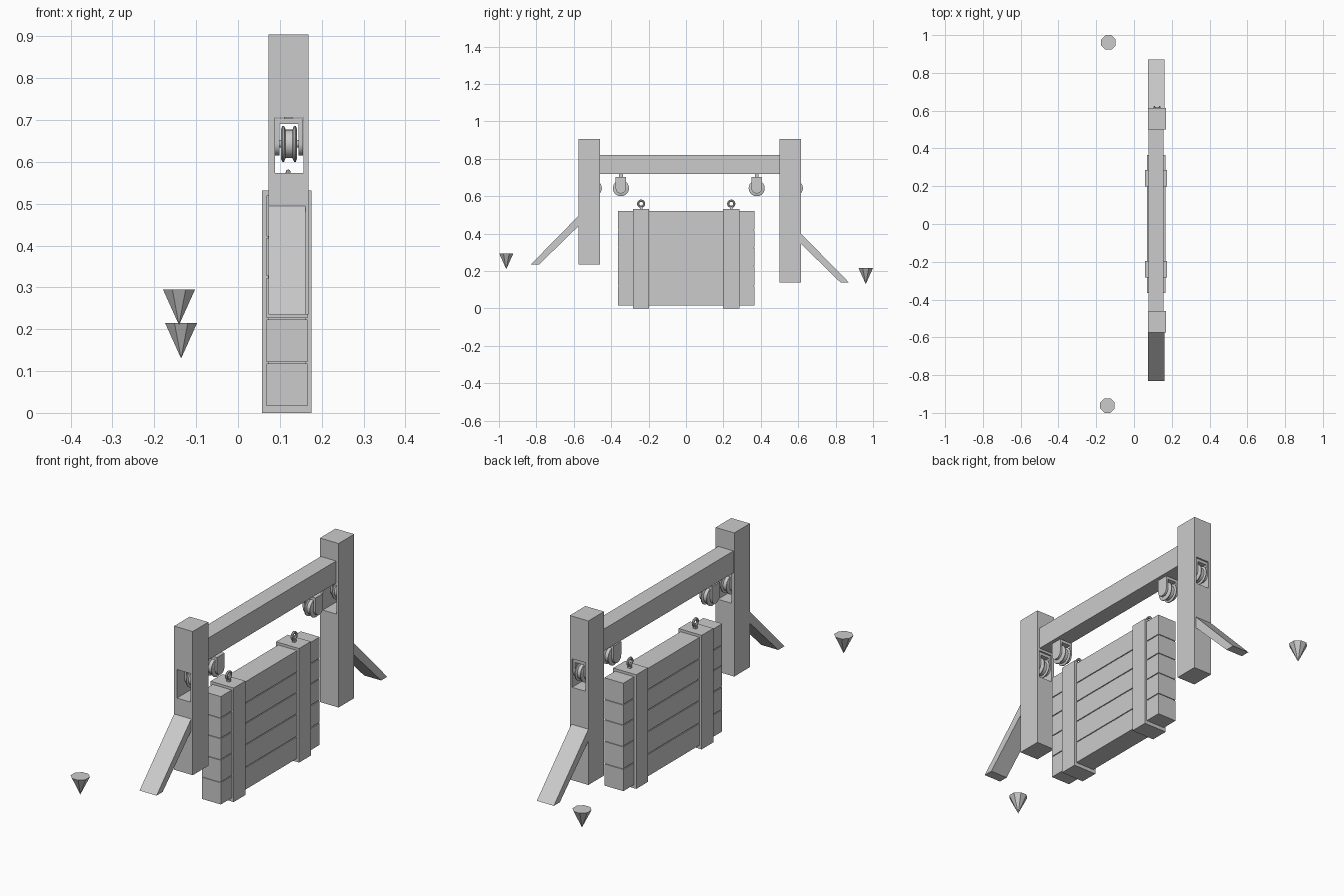
import bpy, bmesh, math
from mathutils import Matrix, Vector

if "Cube" in bpy.data.objects:
    bpy.data.objects.remove(bpy.data.objects["Cube"])

GREY = (0.6, 0.6, 0.6, 1)
grey = bpy.data.materials.new("plain grey")
grey.use_nodes = True
grey.diffuse_color = GREY
grey.node_tree.nodes["Principled BSDF"].inputs["Base Color"].default_value = GREY

XC = 0.12  # centre line of the frame


def finish(name, bm, smooth=False):
    bmesh.ops.recalc_face_normals(bm, faces=bm.faces)
    mesh = bpy.data.meshes.new(name)
    bm.to_mesh(mesh)
    bm.free()
    mesh.materials.append(grey)
    ob = bpy.data.objects.new(name, mesh)
    bpy.context.collection.objects.link(ob)
    bpy.ops.object.select_all(action="DESELECT")
    ob.select_set(True)
    bpy.context.view_layer.objects.active = ob
    if smooth:
        bpy.ops.object.shade_smooth_by_angle(angle=math.radians(35))
    return ob


def add_box(bm, x, y, z):
    lo, hi = zip(x, y, z)
    size = Vector(hi) - Vector(lo)
    mid = (Vector(hi) + Vector(lo)) / 2
    bmesh.ops.create_cube(bm, size=1, matrix=Matrix.Translation(mid) @ Matrix.Diagonal((*size, 1)))


def box(name, x, y, z):
    bm = bmesh.new()
    add_box(bm, x, y, z)
    return finish(name, bm)


def add_prism(bm, outline, x0, x1):
    """Extrude a y-z outline along x."""
    face = bm.faces.new([bm.verts.new((x0, y, z)) for y, z in outline])
    out = bmesh.ops.extrude_face_region(bm, geom=[face])
    moved = [v for v in out["geom"] if isinstance(v, bmesh.types.BMVert)]
    bmesh.ops.translate(bm, verts=moved, vec=(x1 - x0, 0, 0))


def add_lathe(bm, profile, centre, steps=28):
    """Turn a closed (x, radius) profile about the x axis."""
    rings = []
    for i in range(steps):
        a = math.tau * i / steps
        rings.append([bm.verts.new(Vector(centre) + Vector((x, r * math.cos(a), r * math.sin(a))))
                      for x, r in profile])
    n = len(profile)
    for i in range(steps):
        a, b = rings[i], rings[(i + 1) % steps]
        for j in range(n):
            k = (j + 1) % n
            bm.faces.new((a[j], a[k], b[k], b[j]))


def post(name, y, bottom):
    ob = box(name, (0.073, 0.169), (y, y + 0.115), (bottom, 0.905))
    cutter = box(name + "_cutter", (0.088, 0.157), (y - 0.1, y + 0.2), (0.573, 0.706))
    cutter.hide_render = True
    mod = ob.modifiers.new("slot", "BOOLEAN")
    mod.operation, mod.solver, mod.object = "DIFFERENCE", "EXACT", cutter
    bpy.context.view_layer.objects.active = ob
    bpy.ops.object.modifier_apply(modifier=mod.name)
    bpy.data.objects.remove(cutter)


def brace(name, y, side, foot):
    outline = [(0, 0.26), (0.255, 0), (0.21, 0), (0, 0.205)]
    bm = bmesh.new()
    add_prism(bm, [(y + side * u, foot + v) for u, v in outline], 0.073, 0.161)
    finish(name, bm)


def pulley(name, y, stem):
    z = 0.643
    # grooved wheel
    bm = bmesh.new()
    half = [(0.019, 0.008), (0.019, 0.036), (0.016, 0.043), (0.012, 0.043), (0.008, 0.034)]
    add_lathe(bm, half + [(-x, r) for x, r in reversed(half)], (XC + 0.002, y, z))
    finish(name + "_wheel", bm, True)
    # axle
    bm = bmesh.new()
    bmesh.ops.create_cone(bm, cap_ends=True, segments=16, radius1=0.009, radius2=0.009, depth=0.066,
                          matrix=Matrix.Translation((XC + 0.002, y, z)) @ Matrix.Rotation(math.pi / 2, 4, "Y"))
    finish(name + "_axle", bm, True)
    # round-ended cheeks and bridge
    bm = bmesh.new()
    r = 0.028
    cheek = [(y - r, 0.695), (y + r, 0.695)]
    cheek += [(y + r * math.cos(a), z - r * math.sin(a)) for a in (math.pi * i / 12 for i in range(13))]
    for x in (0.089, 0.145):
        add_prism(bm, cheek, x, x + 0.01)
    add_box(bm, (0.089, 0.155), (y - r, y + r), (0.69, 0.704))
    if stem:
        add_box(bm, (XC - 0.01, XC + 0.01), (y - 0.01, y + 0.01), (0.702, 0.722))
    finish(name + "_bracket", bm, True)


# frame
post("front_post", -0.575, 0.235)
post("back_post", 0.5, 0.14)
box("cross_beam", (0.077, 0.156), (-0.462, 0.502), (0.718, 0.82))
brace("front_brace", -0.575, -1, 0.235)
brace("back_brace", 0.615, 1, 0.14)

# pulleys
for label, y, stem in (("front_hanging", -0.348, True), ("back_hanging", 0.378, True),
                       ("front_post", -0.493, False), ("back_post", 0.582, False)):
    pulley(label + "_pulley", y, stem)

# crate boards over a solid core
levels = [0.015, 0.12, 0.225, 0.325, 0.42, 0.522]
for i, (low, high) in enumerate(zip(levels, levels[1:])):
    box(f"crate_board_{i + 1}", (0.068, 0.166), (-0.364, 0.365), (low + 0.002, high - 0.002))
box("crate_core", (0.072, 0.162), (-0.36, 0.361), (0.02, 0.518))

# crate bands with lifting rings
for side, y in (("front", -0.24), ("back", 0.242)):
    box(side + "_crate_band", (0.057, 0.176), (y - 0.043, y + 0.043), (0, 0.532))
    bm = bmesh.new()
    tube = [(0.006 * math.cos(a), 0.016 + 0.006 * math.sin(a)) for a in (math.tau * i / 8 for i in range(8))]
    add_lathe(bm, tube, (XC, y, 0.56), 20)
    add_box(bm, (XC - 0.007, XC + 0.007), (y - 0.007, y + 0.007), (0.53, 0.543))
    finish(side + "_lifting_ring", bm, True)

# floating marker cones, point down
for side, x, y, low in (("front", -0.141, -0.961, 0.21), ("back", -0.136, 0.961, 0.13)):
    bm = bmesh.new()
    turn = Matrix.Rotation(math.pi / 8, 4, "Z")
    bmesh.ops.create_cone(bm, cap_ends=True, segments=8, radius1=0, radius2=0.0415, depth=0.085,
                          matrix=Matrix.Translation((x, y, low + 0.0425)) @ turn)
    bmesh.ops.remove_doubles(bm, verts=bm.verts, dist=0.0001)
    finish(side + "_marker_cone", bm)
